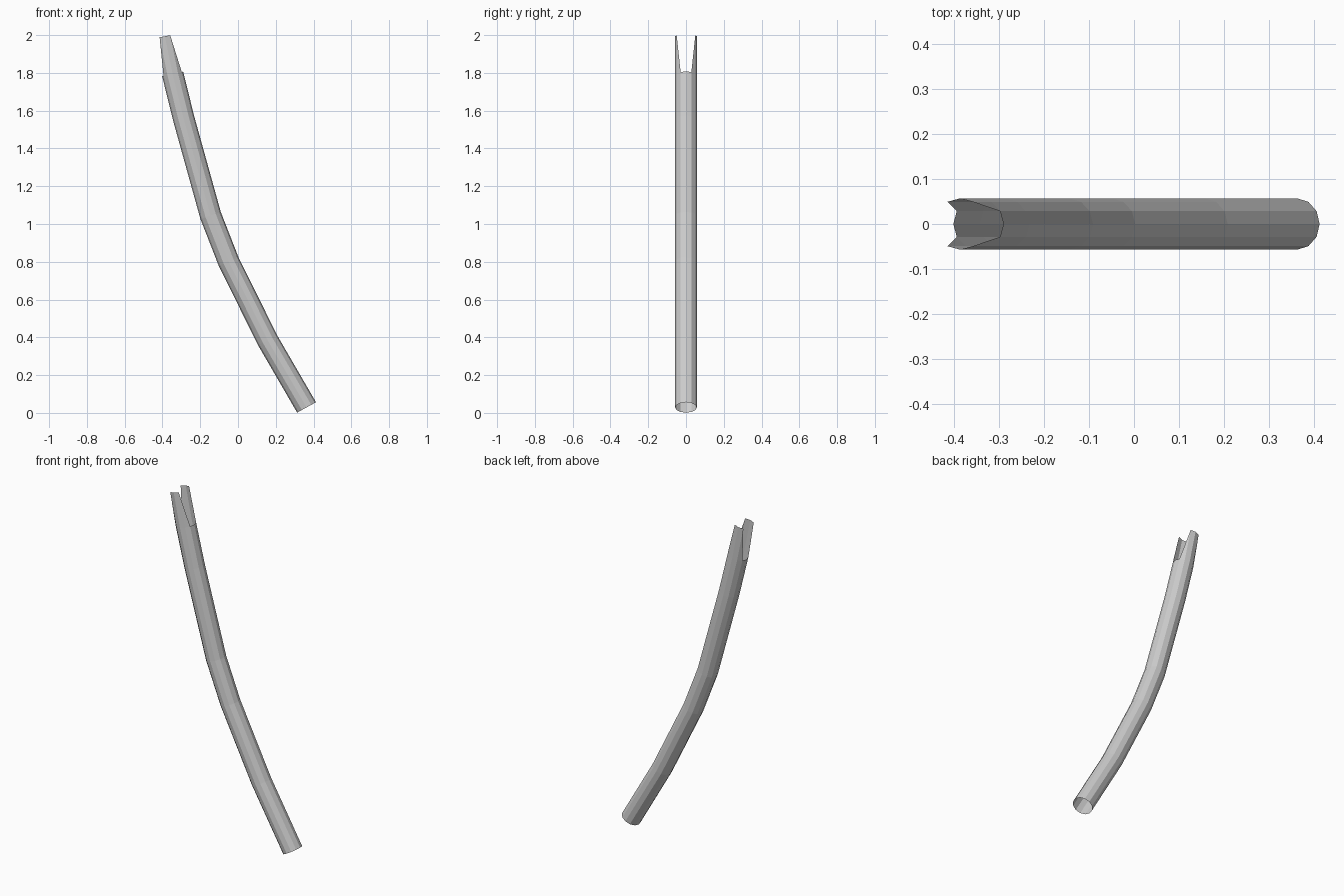
import bpy, bmesh, math
from mathutils import Vector

if "Cube" in bpy.data.objects:
    bpy.data.objects.remove(bpy.data.objects["Cube"])

R, SIDES = 0.057, 12
# centre line: x, z, tilt of each ring (degrees) in the xz plane
path = [(0.363, 0.029, 29), (0.157, 0.384, 26), (-0.05, 0.802, 23),
        (-0.145, 1.045, 19), (-0.288, 1.56, 14), (-0.346, 1.795, 12)]
prong_end = (-0.387, 1.994, 11)

bm = bmesh.new()


def point(station, i):
    x, z, tilt = station
    a, t = 2 * math.pi * i / SIDES, math.radians(tilt)
    u = R * math.cos(a)
    return bm.verts.new(Vector((x + u * math.cos(t), R * math.sin(a), z + u * math.sin(t))))


# bent open tube
rings = [[point(s, i) for i in range(SIDES)] for s in path]
for lo, hi in zip(rings, rings[1:]):
    for i in range(SIDES):
        j = (i + 1) % SIDES
        bm.faces.new((lo[i], lo[j], hi[j], hi[i]))

# two tapering prongs on the sides of the top ring
top = rings[-1]
for s in (1, 7):
    a, b, c = [point(prong_end, s + k) for k in (1, 2, 3)]
    r = top[s:s + 5]
    bm.faces.new((r[0], r[1], a))
    bm.faces.new((r[1], r[2], b, a))
    bm.faces.new((r[2], r[3], c, b))
    bm.faces.new((r[3], r[4], c))

mesh = bpy.data.meshes.new("bent_tube")
bm.to_mesh(mesh)
bm.free()
bpy.context.collection.objects.link(bpy.data.objects.new("bent_tube", mesh))
